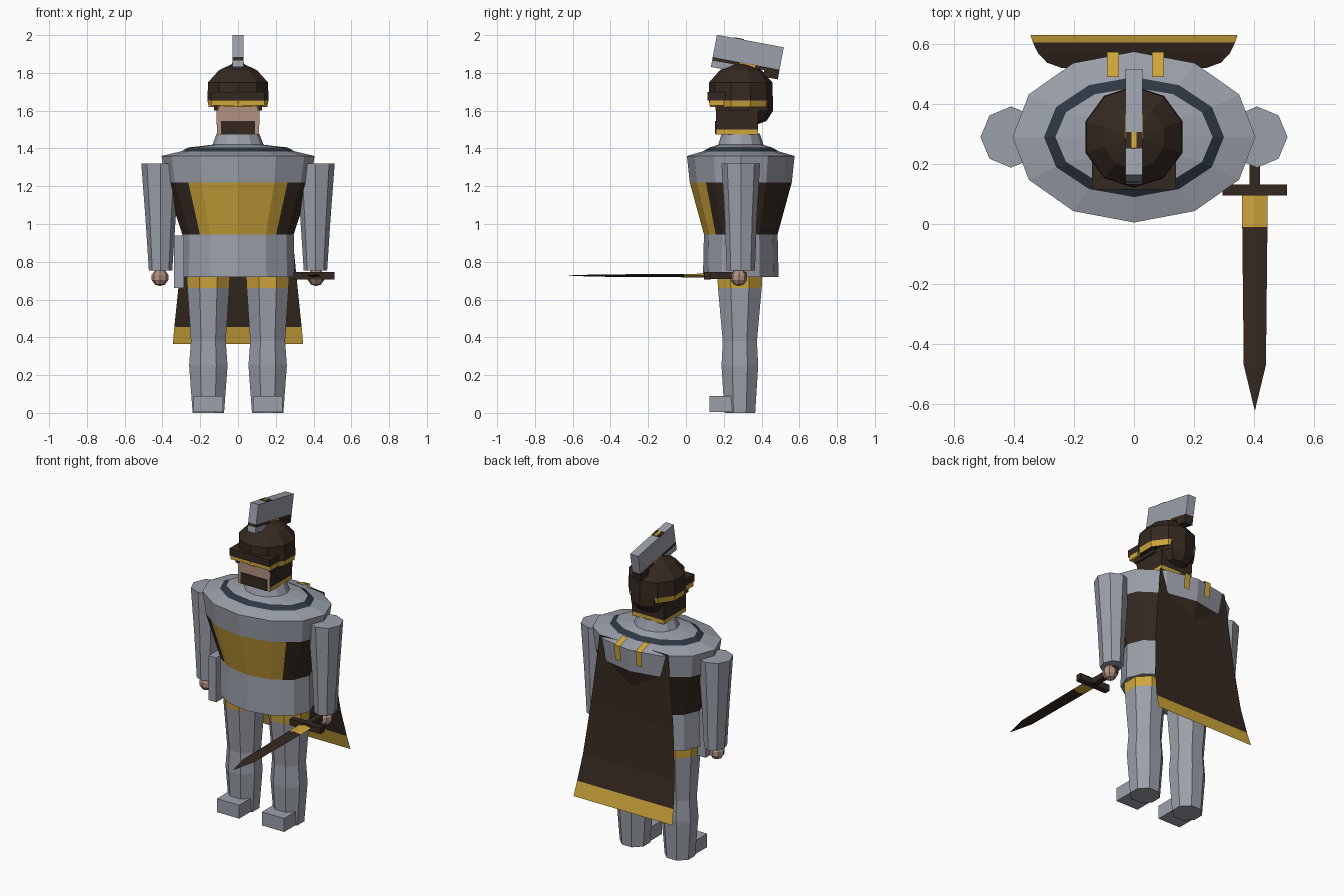
import bpy, bmesh, math
from mathutils import Matrix, Vector

cube = bpy.data.objects.get("Cube")
if cube:
    bpy.data.objects.remove(cube, do_unlink=True)

YC = 0.29  # depth of the body axis


def material(name, rgb):
    m = bpy.data.materials.new(name)
    m.use_nodes = True
    m.diffuse_color = (*rgb, 1)
    m.node_tree.nodes["Principled BSDF"].inputs["Base Color"].default_value = (*rgb, 1)
    return m


STEEL = material("steel grey", (0.33, 0.35, 0.40))
BROWN = material("dark brown", (0.036, 0.022, 0.015))
GOLD = material("gold", (0.62, 0.38, 0.045))
SKIN = material("skin", (0.44, 0.29, 0.22))
NAVY = material("navy", (0.026, 0.038, 0.055))


def finish(name, bm, mats, rule=None, solid=True):
    if solid:
        bmesh.ops.recalc_face_normals(bm, faces=bm.faces)
    if rule:
        for f in bm.faces:
            f.material_index = mats.index(rule(f.calc_center_median(), f.normal))
    me = bpy.data.meshes.new(name)
    bm.to_mesh(me)
    bm.free()
    for m in mats:
        me.materials.append(m)
    ob = bpy.data.objects.new(name, me)
    bpy.context.collection.objects.link(ob)
    return ob


def loft(name, rings, unit, mats, rule=None, x=0, y=YC):
    """Closed skin through rings of (z, x radius, y radius)."""
    bm = bmesh.new()
    rows = [[bm.verts.new((x + u * rx, y + v * ry, z)) for u, v in unit] for z, rx, ry in rings]
    n = len(unit)
    for a, b in zip(rows, rows[1:]):
        for i in range(n):
            j = (i + 1) % n
            bm.faces.new((a[i], a[j], b[j], b[i]))
    bm.faces.new(rows[0])
    bm.faces.new(rows[-1])
    bm.normal_update()
    return finish(name, bm, mats, rule)


def box(name, lo, hi, mat, tilt=0, pivot=(0, 0, 0)):
    bm = bmesh.new()
    bmesh.ops.create_cube(bm, size=1)
    for v in bm.verts:
        v.co = Vector([(l + h) / 2 + c * (h - l) for c, l, h in zip(v.co, lo, hi)])
    bm.transform(Matrix.Translation(pivot) @ Matrix.Rotation(tilt, 4, 'X'))
    return finish(name, bm, [mat])


def ball(name, centre, size, mat, segments=8, rings=5):
    bm = bmesh.new()
    bmesh.ops.create_uvsphere(bm, u_segments=segments, v_segments=rings, radius=1)
    bm.transform(Matrix.Translation(centre) @ Matrix.Diagonal((*size, 1)))
    return finish(name, bm, [mat])


def strip(name, rows, mats, rule=None):
    """Open sheet through rows of (left x, right x, y, z)."""
    bm = bmesh.new()
    pairs = [(bm.verts.new((l, y, z)), bm.verts.new((r, y, z))) for l, r, y, z in rows]
    for (a, b), (c, d) in zip(pairs, pairs[1:]):
        bm.faces.new((a, c, d, b))
    return finish(name, bm, mats, rule, solid=False)


def ngon(n, phase=0):
    return [(math.cos(math.tau * (i + phase) / n), math.sin(math.tau * (i + phase) / n))
            for i in range(n)]


# Torso: twelve sides, with two front sides split where the chest panel ends
body = []
dodecagon = ngon(12)
for i, p in enumerate(dodecagon):
    body.append(p)
    if i in (7, 10):
        q = dodecagon[i + 1]
        body.append(((p[0] + q[0]) / 2, (p[1] + q[1]) / 2))


def torso_colour(c, n):
    if 0.95 < c.z < 1.21:
        return GOLD if c.y < YC and abs(c.x) < 0.22 else BROWN
    if 1.387 < c.z < 1.403:
        return NAVY
    return STEEL


loft("torso", [(0.72, 0.30, 0.2), (0.945, 0.295, 0.195), (1.22, 0.385, 0.27),
               (1.36, 0.405, 0.285), (1.385, 0.30, 0.2), (1.405, 0.262, 0.165),
               (1.42, 0.135, 0.12), (1.48, 0.112, 0.10)],
     body, [STEEL, BROWN, GOLD, NAVY], torso_colour)

# Limbs, mirrored
octagon = ngon(8, 0.5)
for side, label in ((1, "left"), (-1, "right")):
    loft(label + "_arm", [(0.755, 0.062, 0.075), (1.03, 0.08, 0.085), (1.32, 0.102, 0.102)],
         ngon(8), [STEEL], x=side * 0.41)
    ball(label + "_hand", (side * 0.413, 0.28, 0.717), (0.046, 0.046, 0.046), SKIN)
    loft(label + "_leg", [(0, 0.09, 0.088), (0.25, 0.11, 0.105), (0.38, 0.1, 0.098),
                          (0.66, 0.12, 0.125), (0.74, 0.125, 0.13)],
         octagon, [STEEL, GOLD],
         lambda c, n: GOLD if c.z > 0.66 else STEEL, x=side * 0.157, y=0.285)
    box(label + "_foot", (side * 0.157 - 0.078, 0.125, 0.005),
        (side * 0.157 + 0.078, 0.29, 0.09), STEEL)

# Scabbard at the hip
box("scabbard", (-0.34, 0.19, 0.66), (-0.285, 0.29, 0.94), STEEL)

# Cape with gold hem and shoulder straps
strip("cape", [(-0.345, 0.345, 0.63, 0.365), (-0.337, 0.337, 0.605, 0.455),
               (-0.32, 0.32, 0.57, 0.62), (-0.29, 0.29, 0.538, 0.92),
               (-0.24, 0.24, 0.52, 1.37)],
      [BROWN, GOLD], lambda c, n: GOLD if c.z < 0.45 else BROWN)
for label, x in (("left", 0.08), ("right", -0.07)):
    strip(label + "_cape_strap", [(x - 0.02, x + 0.02, 0.565, 1.27), (x - 0.02, x + 0.02, 0.574, 1.365),
                                  (x - 0.02, x + 0.02, 0.49, 1.392)], [GOLD])

# Head: skin on the front, helmet sides with a gold lower rim
square = [(-1, -1), (1, -1), (1, 1), (-1, 1)]


def head_colour(c, n):
    if n.y < -0.5 or abs(n.y) + abs(n.x) < 0.1:
        return SKIN
    return GOLD if c.z < 1.5 else BROWN


loft("head", [(1.475, 0.112, 0.11), (1.50, 0.112, 0.11), (1.65, 0.115, 0.11)],
     square, [SKIN, GOLD, BROWN], head_colour, y=0.27)
box("beard", (-0.09, 0.154, 1.476), (0.09, 0.162, 1.545), BROWN)
for side, label in ((1, "left"), (-1, "right")):
    box(label + "_cheek_guard", (side * 0.115 - 0.012, 0.155, 1.60),
        (side * 0.115 + 0.012, 0.33, 1.64), BROWN)

# Helmet dome, gold band, visor and neck guard
loft("helmet", [(1.62, 0.163, 0.163), (1.655, 0.17, 0.17), (1.75, 0.167, 0.167),
                (1.815, 0.105, 0.11), (1.848, 0.03, 0.03)],
     ngon(10, 0.5), [BROWN, GOLD], lambda c, n: GOLD if 1.625 < c.z < 1.65 else BROWN)
box("visor", (-0.14, 0.115, 1.655), (0.14, 0.25, 1.70), BROWN)
box("visor_trim", (-0.14, 0.125, 1.628), (0.14, 0.2, 1.657), GOLD)
ball("neck_guard", (0, 0.37, 1.63), (0.12, 0.095, 0.105), BROWN)

# Tilted crest on its holder
TILT, PIVOT, W = -math.radians(10.6), (0, 0.325, 1.885), 0.028
for name, lo, hi, mat in (
        ("crest", (-W, -0.18, -0.035), (W, 0.18, 0.085), STEEL),
        ("crest_band", (-W, -0.18, -0.053), (W, 0.18, -0.035), BROWN),
        ("crest_front_foot", (-W, -0.18, -0.088), (W, -0.06, -0.053), STEEL),
        ("crest_back_foot", (-W, 0.1, -0.088), (W, 0.18, -0.053), BROWN),
        ("crest_clasp", (-W - 0.003, -0.035, -0.07), (W + 0.003, 0.05, -0.036), GOLD),
        ("crest_top_plate", (-W, -0.09, 0.083), (W, -0.035, 0.087), BROWN),
        ("crest_top_stud", (-0.008, -0.09, 0.084), (0.008, -0.035, 0.089), GOLD)):
    box(name, lo, hi, mat, TILT, PIVOT)

# Sword held forward in the left hand
X, Z = 0.403, 0.727
box("sword_grip", (X - 0.018, 0.12, Z - 0.018), (X + 0.018, 0.32, Z + 0.018), BROWN)
box("sword_guard", (X - 0.108, 0.095, Z - 0.02), (X + 0.108, 0.132, Z + 0.02), BROWN)
bm = bmesh.new()
rows = []
for y, w, t in ((0.1, 0.043, 0.01), (-0.01, 0.042, 0.009), (-0.47, 0.037, 0.006), (-0.62, 0.001, 0.001)):
    rows.append([bm.verts.new((X + u * w, y, Z + v * t)) for u, v in ngon(4)])
for a, b in zip(rows, rows[1:]):
    for i in range(4):
        bm.faces.new((a[i], a[i - 1], b[i - 1], b[i]))
bm.faces.new(rows[0])
bm.faces.new(rows[-1])
finish("sword_blade", bm, [BROWN, GOLD], lambda c, n: GOLD if c.y > -0.01 else BROWN)
